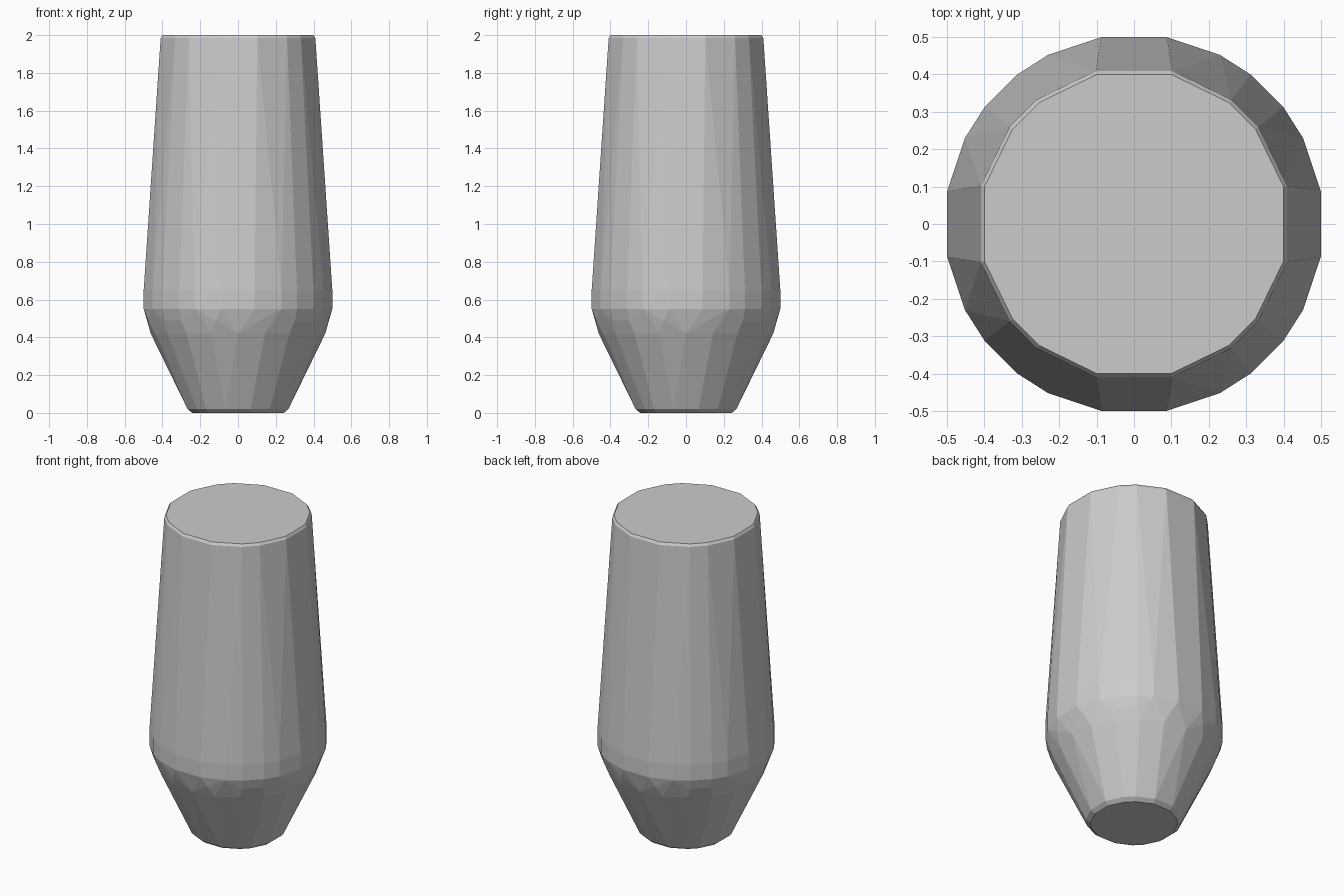
import bpy, bmesh
from math import sin, cos, radians

if "Cube" in bpy.data.objects:
    bpy.data.objects.remove(bpy.data.objects["Cube"])

# quarter-turn angles for the facets of each ring
WIDE = [10, 27, 38, 52, 63, 80]
NARROW = [14, 38, 52, 76]
EVEN = [0, 18, 36, 54, 72]

# profile: radius, height, facet angles
RINGS = [
    (0.250, 0.00, NARROW),
    (0.275, 0.02, NARROW),
    (0.462, 0.42, EVEN),
    (0.489, 0.49, NARROW),
    (0.507, 0.55, WIDE),
    (0.507, 0.65, WIDE),
    (0.422, 1.985, NARROW),
    (0.412, 2.00, NARROW),
]

# vase body: tapered rings wrapped in one closed faceted skin
bm = bmesh.new()
for radius, z, angles in RINGS:
    for quarter in range(4):
        for a in angles:
            t = radians(a + 90 * quarter)
            # keep the four axis flats at the measured half width
            x = max(-0.5, min(0.5, radius * cos(t)))
            y = max(-0.5, min(0.5, radius * sin(t)))
            bm.verts.new((x, y, z))
result = bmesh.ops.convex_hull(bm, input=bm.verts[:])
loose = [v for v in bm.verts if not v.link_faces]
bmesh.ops.delete(bm, geom=loose, context='VERTS')
bmesh.ops.dissolve_limit(bm, angle_limit=radians(0.5), verts=bm.verts[:], edges=bm.edges[:])
bmesh.ops.recalc_face_normals(bm, faces=bm.faces[:])

mesh = bpy.data.meshes.new("vase_body")
bm.to_mesh(mesh)
bm.free()
vase = bpy.data.objects.new("vase_body", mesh)
bpy.context.collection.objects.link(vase)
